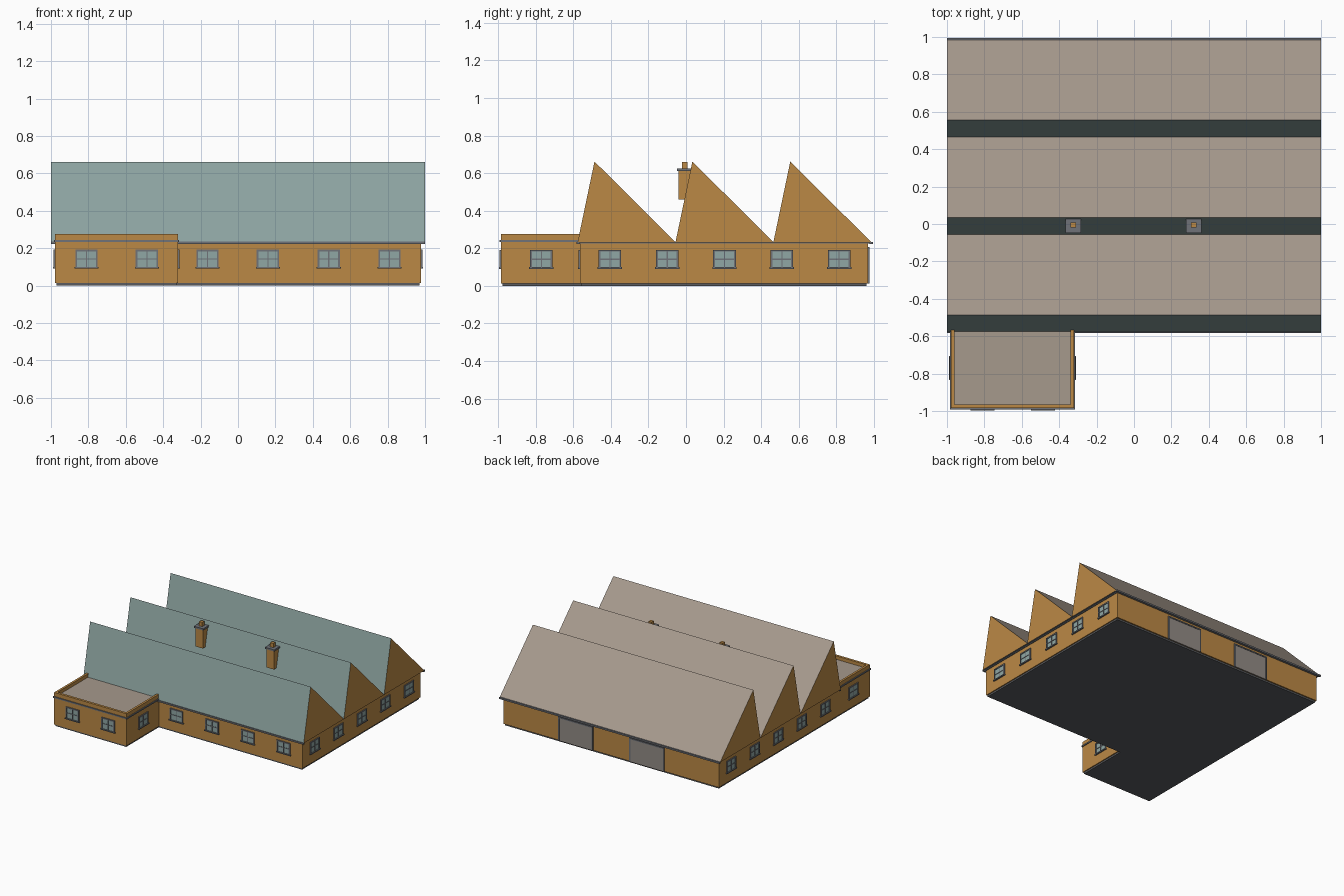
import bpy, bmesh
from mathutils import Vector

if "Cube" in bpy.data.objects:
    bpy.data.objects.remove(bpy.data.objects["Cube"])


def mat(name, rgb):
    m = bpy.data.materials.new(name)
    m.diffuse_color = (*rgb, 1)
    m.use_nodes = True
    m.node_tree.nodes["Principled BSDF"].inputs["Base Color"].default_value = m.diffuse_color
    return m


WALL = mat("ochre wall", (0.50, 0.25, 0.06))
GLASS = mat("pale green glass", (0.28, 0.39, 0.375))
ROOF = mat("warm grey roof", (0.38, 0.32, 0.265))
TRIM = mat("slate grey trim", (0.16, 0.17, 0.19))
BASE = mat("dark grey base", (0.10, 0.105, 0.115))
DOOR = mat("grey door", (0.29, 0.26, 0.24))


def finish(name, bm, mats):
    bmesh.ops.recalc_face_normals(bm, faces=bm.faces)
    me = bpy.data.meshes.new(name)
    bm.to_mesh(me)
    bm.free()
    for m in mats:
        me.materials.append(m)
    ob = bpy.data.objects.new(name, me)
    bpy.context.collection.objects.link(ob)
    return ob


def add_box(bm, x0, x1, y0, y1, z0, z1, index=0):
    r = bmesh.ops.create_cube(bm, size=1)
    for v in r["verts"]:
        v.co = Vector((x0 + (v.co.x + .5) * (x1 - x0),
                       y0 + (v.co.y + .5) * (y1 - y0),
                       z0 + (v.co.z + .5) * (z1 - z0)))
        for f in v.link_faces:
            f.material_index = index


def box(name, x0, x1, y0, y1, z0, z1, m):
    bm = bmesh.new()
    add_box(bm, x0, x1, y0, y1, z0, z1)
    return finish(name, bm, [m])


# Opening built facing -y at the origin, then turned to its wall
def place(ob, x, y, z, turn):
    ob.location = (x, y, z)
    ob.rotation_euler.z = turn * 1.5707963


def window(name, x, y, turn):
    bm = bmesh.new()
    add_box(bm, -.055, .055, -.003, .004, -.045, .045, 1)        # panes
    for s in (-1, 1):
        add_box(bm, s * .055 - .005, s * .055 + .005, -.008, .004, -.045, .045)
    add_box(bm, -.003, .003, -.006, .004, -.045, .045)
    add_box(bm, -.05, .05, -.006, .004, -.003, .003)
    add_box(bm, -.06, .06, -.008, .004, .04, .05)                # head
    add_box(bm, -.065, .065, -.011, .004, -.051, -.042)          # sill
    place(finish(name, bm, [TRIM, GLASS]), x, y, .142, turn)


def door(name, x, y, turn):
    bm = bmesh.new()
    add_box(bm, -.15, .15, -.004, .004, .012, .20, 1)
    for s in (-1, 1):
        add_box(bm, s * .153 - .005, s * .153 + .005, -.008, .004, .012, .207)
    add_box(bm, -.158, .158, -.008, .004, .198, .208)
    place(finish(name, bm, [TRIM, DOOR]), x, y, 0, turn)


# Bases and walls
box("hall_base", -.97, .97, -.555, .96, 0, .016, BASE)
box("annex_base", -.97, -.33, -.977, -.555, 0, .016, BASE)
box("hall_walls", -.978, .978, -.563, .97, .014, .228, WALL)
box("annex_walls", -.978, -.322, -.985, -.55, .014, .238, WALL)

# Eave slab and gutters
box("hall_eave", -.985, .985, -.57, .978, .226, .234, TRIM)
box("front_gutter", -1, 1, -.582, -.567, .222, .235, TRIM)
box("back_gutter", -1, 1, .978, .995, .222, .235, TRIM)

# Sawtooth roof: wall gables, glazed steep side, covered long side
for i, y in enumerate((-.577, -.056, .465)):
    bm = bmesh.new()
    prof = [(y, .232), (y + .522, .232), (y + .09, .662)]
    f = bm.faces.new([bm.verts.new((-1, a, b)) for a, b in prof])
    r = bmesh.ops.extrude_face_region(bm, geom=[f])
    bmesh.ops.translate(bm, vec=(2, 0, 0),
                        verts=[v for v in r["geom"] if isinstance(v, bmesh.types.BMVert)])
    bmesh.ops.recalc_face_normals(bm, faces=bm.faces)
    for f in bm.faces:
        n = f.normal
        f.material_index = (0 if abs(n.x) > .5 else 3 if n.z < -.5
                            else 1 if n.y < -.5 else 2)
    finish(f"sawtooth_roof_{i}", bm, [WALL, GLASS, ROOF, TRIM])

# Annex flat roof, cornice band and open-backed parapet
box("annex_cornice", -.985, -.315, -.992, -.555, .234, .245, TRIM)
box("annex_roof", -.965, -.335, -.972, -.555, .24, .249, ROOF)
box("annex_parapet_front", -.978, -.322, -.985, -.965, .243, .277, WALL)
for n, x in (("left", -.978), ("right", -.34)):
    box("annex_parapet_" + n, x, x + .018, -.966, -.56, .243, .277, WALL)

# Chimneys
for n, x in (("left", -.325), ("right", .32)):
    box(f"chimney_{n}", x - .034, x + .034, -.041, .029, .46, .614, WALL)
    box(f"chimney_cap_{n}", x - .042, x + .042, -.048, .036, .612, .626, TRIM)
    box(f"chimney_pot_{n}", x - .014, x + .014, -.02, .008, .625, .66, WALL)

# Windows on front and both sides
for i, x in enumerate((-.81, -.487, -.163, .16, .485, .81)):
    window(f"front_window_{i}", x, -.985 if i < 2 else -.563, 0)
for i, y in enumerate((-.77, -.405, -.1, .205, .51, .815)):
    window(f"right_window_{i}", -.322 if i == 0 else .978, y, 1)
    window(f"left_window_{i}", -.978, y, -1)

# Back loading doors
for i, x in enumerate((-.327, .32)):
    door(f"back_door_{i}", x, .97, 2)
